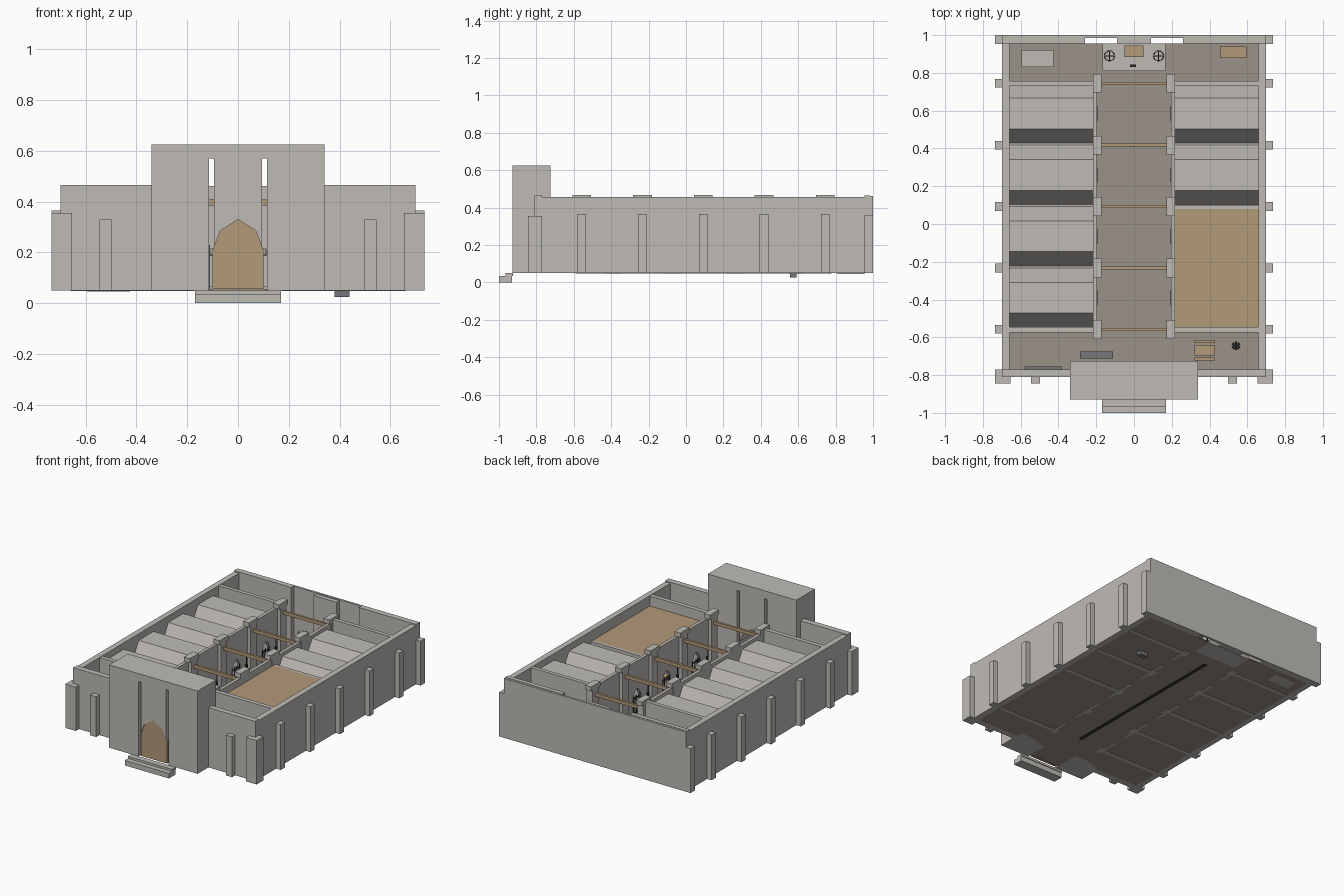
import bpy, bmesh, math
from mathutils import Vector


def material(name, rgb):
    m = bpy.data.materials.new(name)
    m.diffuse_color = (*rgb, 1)
    return m


STONE = material("stone", (0.52, 0.50, 0.47))
WOOD = material("wood", (0.45, 0.32, 0.19))
FLOOR = material("floor_stone", (0.33, 0.29, 0.25))
SLATE = material("slate", (0.18, 0.18, 0.19))
IRON = material("iron", (0.03, 0.03, 0.03))
WAX = material("wax", (0.85, 0.75, 0.5))


def prism(name, pts, axis, a, b, mat=STONE):
    """Extrude a 2D outline from a to b along x (pts = y,z) or y (pts = x,z) or z (pts = x,y)."""
    def place(p, t):
        return {"x": (t, p[0], p[1]), "y": (p[0], t, p[1]), "z": (p[0], p[1], t)}[axis]
    bm = bmesh.new()
    face = bm.faces.new([bm.verts.new(place(p, a)) for p in pts])
    ext = bmesh.ops.extrude_face_region(bm, geom=[face])
    verts = [v for v in ext["geom"] if isinstance(v, bmesh.types.BMVert)]
    bmesh.ops.translate(bm, verts=verts, vec=Vector(place((0, 0), b - a)))
    bmesh.ops.recalc_face_normals(bm, faces=bm.faces)
    me = bpy.data.meshes.new(name)
    bm.to_mesh(me)
    bm.free()
    ob = bpy.data.objects.new(name, me)
    me.materials.append(mat)
    bpy.context.collection.objects.link(ob)
    return ob


def box(name, x0, x1, y0, y1, z0, z1, mat=STONE):
    return prism(name, [(x0, y0), (x1, y0), (x1, y1), (x0, y1)], "z", z0, z1, mat)


def pair(name, x0, x1, *rest):
    box(name + "_right", x0, x1, *rest)
    box(name + "_left", -x1, -x0, *rest)


def rod(name, x, y, z0, z1, r, mat=IRON, n=8):
    pts = [(x + r * math.cos(i * math.tau / n), y + r * math.sin(i * math.tau / n)) for i in range(n)]
    return prism(name, pts, "z", z0, z1, mat)


def table(name, x0, x1, y0, y1, top, mat=WOOD, leg=0.012):
    box(name + "_top", x0, x1, y0, y1, top - 0.012, top, mat)
    for x in (x0, x1 - leg):
        for y in (y0, y1 - leg):
            box(name + "_leg", x, x + leg, y, y + leg, 0.055, top - 0.012, mat)


def candelabrum(x, y, top, r=0.027):
    rod("candle_foot", x, y, 0.055, 0.065, 0.018)
    rod("candle_stem", x, y, 0.065, top, 0.004)
    bpy.ops.mesh.primitive_torus_add(location=(x, y, top), major_radius=r, minor_radius=0.003,
                                     major_segments=12, minor_segments=6)
    ring = bpy.context.object
    ring.name = "candle_ring"
    ring.data.materials.append(IRON)
    box("candle_spoke_x", x - r, x + r, y - 0.002, y + 0.002, top - 0.002, top + 0.002, IRON)
    box("candle_spoke_y", x - 0.002, x + 0.002, y - r, y + r, top - 0.002, top + 0.002, IRON)
    for i in range(6):
        a = i * math.tau / 6
        rod("candle", x + r * math.cos(a), y + r * math.sin(a), top, top + 0.025, 0.005, WAX, 6)


CELLS = [0.585, 0.26, -0.065, -0.39]          # cell centres along y
BAYS = [0.745, 0.417, 0.093, -0.233, -0.558]  # pier lines along y

# Floor, drain and sump
box("floor", -0.66, 0.66, -0.77, 0.955, 0.05, 0.055, FLOOR)
box("passage_floor", -0.115, 0.115, -0.90, -0.77, 0.05, 0.055, FLOOR)
box("drain", -0.012, 0.012, -0.54, 0.72, 0.047, 0.051, IRON)
box("sump", 0.38, 0.44, 0.555, 0.59, 0.025, 0.05, SLATE)

# Outer walls
pair("side_wall", 0.66, 0.70, -0.77, 0.955, 0.05, 0.457)
pair("front_wall", 0.115, 0.70, -0.81, -0.77, 0.05, 0.465)
box("back_wall", -0.70, 0.70, 0.985, 1.0, 0.05, 0.462)
pair("back_wall_inner", 0.26, 0.70, 0.955, 0.985, 0.05, 0.465)
box("altar_back", -0.09, 0.09, 0.955, 0.985, 0.05, 0.455)

# Buttresses
for y in BAYS:
    pair("side_buttress", 0.70, 0.735, y - 0.023, y + 0.023, 0.05, 0.365)
pair("front_corner_buttress", 0.655, 0.735, -0.845, -0.77, 0.05, 0.355)
pair("back_corner_buttress", 0.70, 0.735, 0.953, 1.0, 0.05, 0.358)
pair("front_buttress", 0.498, 0.546, -0.845, -0.81, 0.05, 0.33)

# Gate tower with portal and two slits
pair("tower_side", 0.115, 0.34, -0.928, -0.725, 0.05, 0.57)
box("tower_top", -0.34, 0.34, -0.928, -0.725, 0.57, 0.625)
arch = [(-0.095, 0.22), (-0.07, 0.285), (0, 0.33), (0.07, 0.285), (0.095, 0.22)]
prism("tower_centre", arch + [(0.095, 0.57), (-0.095, 0.57)], "y", -0.928, -0.725)
prism("portal_door", [(-0.1, 0.055), (-0.1, 0.21)] + arch[1:4] + [(0.1, 0.21), (0.1, 0.055)],
      "y", -0.922, -0.905, WOOD)
box("lower_step", -0.17, 0.17, -1.0, -0.93, 0, 0.035)
box("upper_step", -0.17, 0.17, -0.965, -0.925, 0.035, 0.05)

# Corridor walls with arched cell doorways and barred gates
outline = [(-0.575, 0.048)]
for c in reversed(CELLS):
    outline += [(c - 0.045, 0.048), (c - 0.045, 0.19), (c - 0.025, 0.23), (c, 0.245),
                (c + 0.025, 0.23), (c + 0.045, 0.19), (c + 0.045, 0.048)]
outline += [(0.757, 0.048), (0.757, 0.435), (-0.575, 0.435)]
for s in (-1, 1):
    prism("corridor_wall", outline, "x", s * 0.195, s * 0.217)
    for c in CELLS:
        for i in range(5):
            rod("gate_bar", s * 0.197, c - 0.036 + i * 0.018, 0.055, 0.20, 0.003, IRON, 6)
        for z in (0.08, 0.18):
            box("gate_rail", s * 0.197 - 0.003, s * 0.197 + 0.003, c - 0.04, c + 0.04, z, z + 0.006, IRON)

# Corridor piers, caps, tie beams and hanging lamps
for i, y in enumerate(BAYS):
    pair("pier", 0.172, 0.218, y - 0.033, y + 0.033, 0.048, 0.435)
    pair("pier_cap", 0.172, 0.218, y - 0.05, y + 0.05, 0.435, 0.466)
    box("tie_beam", -0.172, 0.172, y - 0.008, y + 0.008, 0.385, 0.408, WOOD)
    if 0 < i < 4:
        rod("lamp_chain", 0, y, 0.33, 0.385, 0.002, IRON, 6)
        rod("lamp", 0, y, 0.30, 0.33, 0.009, IRON)

# Cross walls closing the front and back rooms
pair("back_room_wall", 0.215, 0.66, 0.73, 0.757, 0.048, 0.455)
pair("front_room_wall", 0.215, 0.66, -0.575, -0.545, 0.048, 0.455)

# Cell vaults (half hexagons) and dividing walls
ring = [(math.cos(a * math.pi / 3), math.sin(a * math.pi / 3)) for a in range(4)]
for s, cells in ((-1, CELLS), (1, CELLS[:2])):
    for c in cells:
        hexa = [(c + 0.163 * u, 0.27 + 0.163 * v) for u, v in ring]
        hexa += [(c + 0.15 * u, 0.27 + 0.15 * v) for u, v in reversed(ring)]
        prism("cell_vault", hexa, "x", s * 0.217, s * 0.66)
        x0, x1 = sorted((s * 0.217, s * 0.66))
        table("cell_bed", x0 + 0.30, x1 - 0.02, c - 0.13, c - 0.05, 0.09)
    for y in BAYS[1:1 + (3 if s < 0 else 2)]:
        box("cell_divider", *sorted((s * 0.217, s * 0.66)), y - 0.014, y + 0.014, 0.048, 0.28)

# Refectory with flat timber ceiling
box("refectory_ceiling", 0.212, 0.66, -0.545, 0.08, 0.372, 0.386, WOOD)
box("refectory_end_wall", 0.217, 0.66, 0.08, 0.10, 0.048, 0.386)
table("refectory_table", 0.38, 0.50, -0.42, -0.05, 0.13)
for x in (0.33, 0.525):
    table("refectory_bench", x, x + 0.03, -0.42, -0.05, 0.095)

# Front room furnishings
box("entry_screen", -0.285, -0.11, -0.712, -0.675, 0.055, 0.23, SLATE)
box("wall_shelf", -0.58, -0.385, -0.77, -0.755, 0.055, 0.25, SLATE)
table("guest_table", 0.32, 0.43, -0.695, -0.64, 0.12)
table("guest_bench_back", 0.32, 0.43, -0.63, -0.615, 0.09, WOOD, 0.008)
table("guest_bench_front", 0.32, 0.43, -0.722, -0.707, 0.09, WOOD, 0.008)
candelabrum(0.54, -0.645, 0.2, 0.02)

# Chapel: dais, altar, candle stands and side tables
box("dais", -0.168, 0.168, 0.81, 0.955, 0.046, 0.068)
box("altar_block", -0.035, 0.035, 0.895, 0.935, 0.068, 0.13, WOOD)
box("altar_top", -0.05, 0.05, 0.885, 0.945, 0.13, 0.142, WOOD)
box("lectern", -0.02, 0.01, 0.83, 0.845, 0.068, 0.12, IRON)
candelabrum(-0.13, 0.89, 0.19)
candelabrum(0.13, 0.89, 0.19)
box("stone_chest", -0.595, -0.425, 0.83, 0.92, 0.046, 0.15)
table("side_table", 0.455, 0.595, 0.88, 0.94, 0.15)
